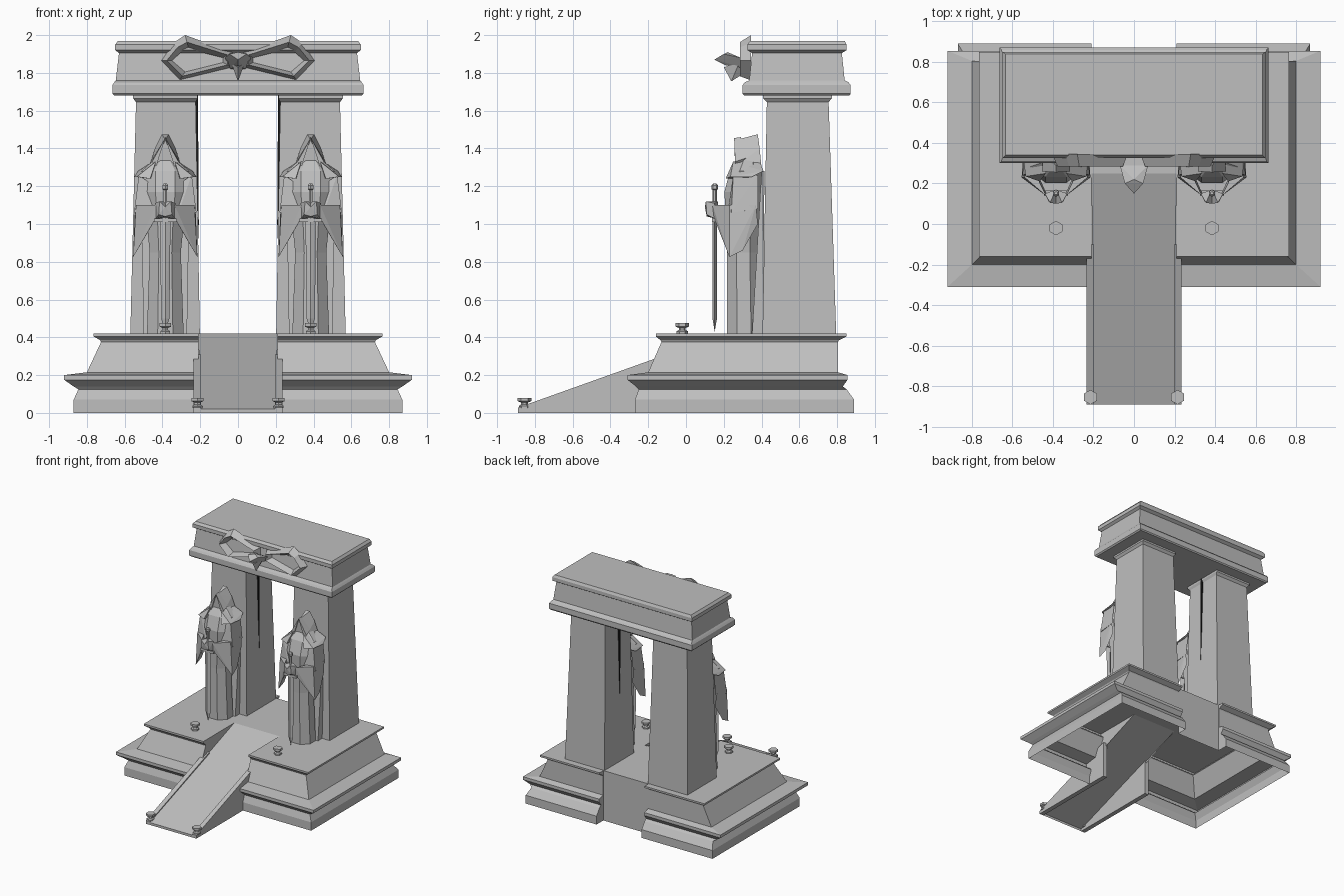
import bpy, bmesh, math

cube = bpy.data.objects.get("Cube")
if cube:
    bpy.data.objects.remove(cube, do_unlink=True)


def material(name, rgb):
    m = bpy.data.materials.new(name)
    m.use_nodes = True
    m.diffuse_color = (*rgb, 1)
    m.node_tree.nodes["Principled BSDF"].inputs["Base Color"].default_value = (*rgb, 1)
    return m


STONE = material("grey stone", (0.52, 0.52, 0.52))
BLACK = material("black cord", (0.01, 0.01, 0.01))


def finish(name, bm, mat=STONE):
    bmesh.ops.recalc_face_normals(bm, faces=bm.faces)
    me = bpy.data.meshes.new(name)
    bm.to_mesh(me)
    bm.free()
    me.materials.append(mat)
    ob = bpy.data.objects.new(name, me)
    bpy.context.collection.objects.link(ob)
    return ob


def hull(name, pts, mat=STONE):
    """Faceted solid wrapped around a few points."""
    bm = bmesh.new()
    for p in pts:
        bm.verts.new(p)
    bmesh.ops.convex_hull(bm, input=bm.verts)
    loose = [v for v in bm.verts if not v.link_faces]
    bmesh.ops.delete(bm, geom=loose, context='VERTS')
    bmesh.ops.dissolve_limit(bm, angle_limit=0.01, verts=bm.verts, edges=bm.edges)
    return finish(name, bm, mat)


def loft(name, rings, cap=True, loop=False):
    """Skin closed rings; loop joins the last ring to the first."""
    bm = bmesh.new()
    vs = [[bm.verts.new(p) for p in r] for r in rings]
    n = len(vs[0])
    pairs = list(zip(vs, vs[1:])) + ([(vs[-1], vs[0])] if loop else [])
    for a, b in pairs:
        for i in range(n):
            j = (i + 1) % n
            bm.faces.new((a[i], a[j], b[j], b[i]))
    if cap and not loop:
        bm.faces.new(vs[0])
        bm.faces.new(vs[-1])
    return finish(name, bm)


def panels(name, polys):
    """Open sheet made of separate polygons, welded together."""
    bm = bmesh.new()
    for poly in polys:
        bm.faces.new([bm.verts.new(p) for p in poly])
    bmesh.ops.remove_doubles(bm, verts=bm.verts, dist=0.0005)
    return finish(name, bm)


def rect(x0, x1, y0, y1, z):
    return [(x0, y0, z), (x1, y0, z), (x1, y1, z), (x0, y1, z)]


def ngon(cx, cy, z, rx, ry, n, turn=0.5):
    return [(cx + rx * math.cos(2 * math.pi * (i + turn) / n),
             cy + ry * math.sin(2 * math.pi * (i + turn) / n), z) for i in range(n)]


# Stepped base: two hollow moulded halves (z, half width, front y, back y)
GAP = 0.21
STEPS = [(0, .87, -.27, .89), (.07, .87, -.27, .89), (.125, .845, -.25, .85),
         (.14, .87, -.265, .83), (.175, .92, -.31, .855), (.2, .92, -.31, .855),
         (.215, .80, -.2, .805), (.375, .725, -.13, .805), (.385, .73, -.135, .81),
         (.405, .765, -.16, .85), (.42, .765, -.16, .85)]
for s, side in ((1, "left"), (-1, "right")):
    rows = [[(s * GAP, f, z), (s * w, f, z), (s * w, b, z), (s * GAP, b, z)]
            for z, w, f, b in STEPS]
    polys = [(a[i], a[i + 1], c[i + 1], c[i])
             for a, c in zip(rows, rows[1:]) for i in range(3)]
    polys.append(rows[-1])
    polys.append([r[0] for r in rows] + [(s * GAP, .25, .42), (s * GAP, -.13, .27),
                                         (s * GAP, -.13, 0)])
    polys.append([r[3] for r in rows] + [(s * GAP, .8, .42), (s * GAP, .8, 0)])
    panels(side + "_base", polys)
panels("base_centre", [rect(-GAP, GAP, .25, .8, .42),
                       [(-GAP, .8, 0), (GAP, .8, 0), (GAP, .8, .42), (-GAP, .8, .42)]])

# Ramp deck with low kerbs
panels("ramp_deck", [
    [(-.2, -.89, .02), (.2, -.89, .02), (GAP, .25, .42), (-GAP, .25, .42)],
    [(-.2, -.89, 0), (.2, -.89, 0), (.2, -.89, .02), (-.2, -.89, .02)]])

# Lintel
LINTEL = [(1.68, .655, .31, .865), (1.69, .665, .3, .872), (1.735, .665, .3, .872),
          (1.75, .655, .31, .86), (1.76, .647, .335, .84), (1.905, .63, .35, .825),
          (1.92, .65, .325, .85), (1.95, .65, .325, .85), (1.97, .635, .34, .84)]
loft("lintel", [rect(-w, w, f, b, z) for z, w, f, b in LINTEL])

# Winged emblem: each wing is a ridged open frame
OUTER = [(.03, 1.91), (.28, 2.0), (.34, 1.96), (.405, 1.865), (.31, 1.76), (.03, 1.83)]
INNER = [(.08, 1.88), (.26, 1.925), (.3, 1.91), (.35, 1.865), (.28, 1.805), (.08, 1.855)]
for s, side in ((1, "left"), (-1, "right")):
    back = [(s * x, .345, z) for x, z in OUTER]
    ridge = [(s * (a + c) / 2, .285, (b + d) / 2) for (a, b), (c, d) in zip(OUTER, INNER)]
    hole = [(s * x, .34, z) for x, z in INNER]
    loft(side + "_emblem_wing", [back, ridge, hole], loop=True)
hull("emblem_head", [(0, .15, 1.87), (0, .22, 1.91), (0, .21, 1.84)] +
     [(s * x, y, z) for s in (1, -1)
      for x, y, z in ((.045, .2, 1.9), (.07, .29, 1.88), (.04, .33, 1.82))])
hull("emblem_beak", [(0, .24, 1.755), (0, .2, 1.83), (0, .31, 1.8),
                     (.035, .28, 1.85), (-.035, .28, 1.85)])


def post(name, x, y, z):
    """Six-sided spool."""
    prof = [(0, .03), (.012, .03), (.02, .018), (.03, .018), (.037, .036), (.055, .036)]
    loft(name, [ngon(x, y, z + h, r, r, 6) for h, r in prof])


def statue(side, cx):
    """Hooded guardian resting both hands on a sword."""
    def at(pts):
        return [(cx + x, y, z) for x, y, z in pts]

    def both(pts):
        return at([(m * x, y, z) for x, y, z in pts for m in (1, -1)])

    # Robe (z, half width, front y, back y)
    robe = [(.42, .1, .215, .4), (.85, .085, .215, .39), (1.0, .1, .21, .4),
            (1.17, .13, .2, .41), (1.28, .13, .23, .41), (1.34, .06, .27, .39)]
    loft(side + "_robe", [ngon(cx, (f + b) / 2, z, w * 1.05, (b - f) / 2 * 1.05, 8)
                          for z, w, f, b in robe])
    hull(side + "_cape", both([(.115, .35, .42), (.115, .41, .42),
                               (.13, .4, 1.28), (.12, .415, 1.28)]))
    hull(side + "_hood", at([(0, .265, 1.445)]) +
         both([(.018, .38, 1.475), (.06, .27, 1.31), (.085, .4, 1.3), (.055, .39, 1.4)]))
    # Brow plates framing the hood opening
    for m in (1, -1):
        tag = side + ("_outer" if m * cx > 0 else "_inner")
        hull(tag + "_hood_edge", at([(0, .255, 1.455), (0, .29, 1.46), (m * .05, .26, 1.3),
                                     (m * .07, .26, 1.33), (m * .065, .32, 1.35)]))
        hull(tag + "_pauldron", at([(m * x, y, z) for x, y, z in (
            (.05, .25, 1.33), (.06, .39, 1.335), (.15, .235, 1.25), (.165, .35, 1.25),
            (.08, .21, 1.24), (.145, .41, 1.28), (.07, .3, 1.24))]))
        hull(tag + "_upper_arm", at([(m * x, y, z) for x, y, z in (
            (.14, .25, 1.26), (.14, .38, 1.26), (.06, .25, 1.2), (.165, .24, 1.06),
            (.16, .38, 1.08), (.07, .22, 1.06))]))
        hull(tag + "_sleeve", at([(m * x, y, z) for x, y, z in (
            (.155, .23, 1.1), (.16, .37, 1.1), (.05, .14, 1.1), (.045, .145, 1.04),
            (.17, .23, .825), (.165, .3, .86), (.09, .19, .96), (.15, .38, 1.0))]))
        hull(tag + "_hand", at([(m * x, y, z) for x, y, z in (
            (.0, .1, 1.09), (.0, .11, 1.04), (.03, .105, 1.12), (.055, .15, 1.11),
            (.05, .15, 1.03), (0, .17, 1.12), (0, .17, 1.03), (.035, .11, 1.05))]))
    # Sword, point down
    hull(side + "_sword_blade", at([(0, .152, .43)]) + both([(.022, .152, .5), (.028, .152, 1.04)]) +
         at([(0, y, z) for y in (.14, .164) for z in (.5, 1.04)]))
    hull(side + "_sword_guard", both([(.06, y, z) for y in (.138, .166) for z in (1.01, 1.03)]))
    loft(side + "_sword_grip", [ngon(cx, .152, z, r, r, 6) for z, r in
                                ((1.03, .011), (1.18, .011), (1.185, .018),
                                 (1.205, .018), (1.215, .008))])


for s, side in ((1, "left"), (-1, "right")):
    # Kerb beside the ramp
    hull(side + "_kerb", [(s * x, y, z) for x in (.197, .235)
                          for y, z in ((-.89, 0), (-.89, .028), (-.1, .31), (-.1, 0))])
    # Tapered pillar with a flared capital
    pillar = [(.42, .202, .57, .405, .795), (1.645, .224, .54, .428, .755),
              (1.665, .215, .555, .408, .772), (1.68, .215, .555, .408, .772)]
    loft(side + "_pillar", [rect(s * a, s * b, f, k, z) for z, a, b, f, k in pillar])
    # Thin cord on the inner face of the pillar
    hull(side + "_cord", [(s * .207, .58, .9)] +
         [(s * x, y, 1.68) for x in (.212, .235) for y in (.57, .59)], BLACK)
    statue(side + "_guardian", s * .385)
    post(side + "_floor_post", s * .385, -.02, .42)
    post(side + "_ramp_post", s * .215, -.855, .025)
